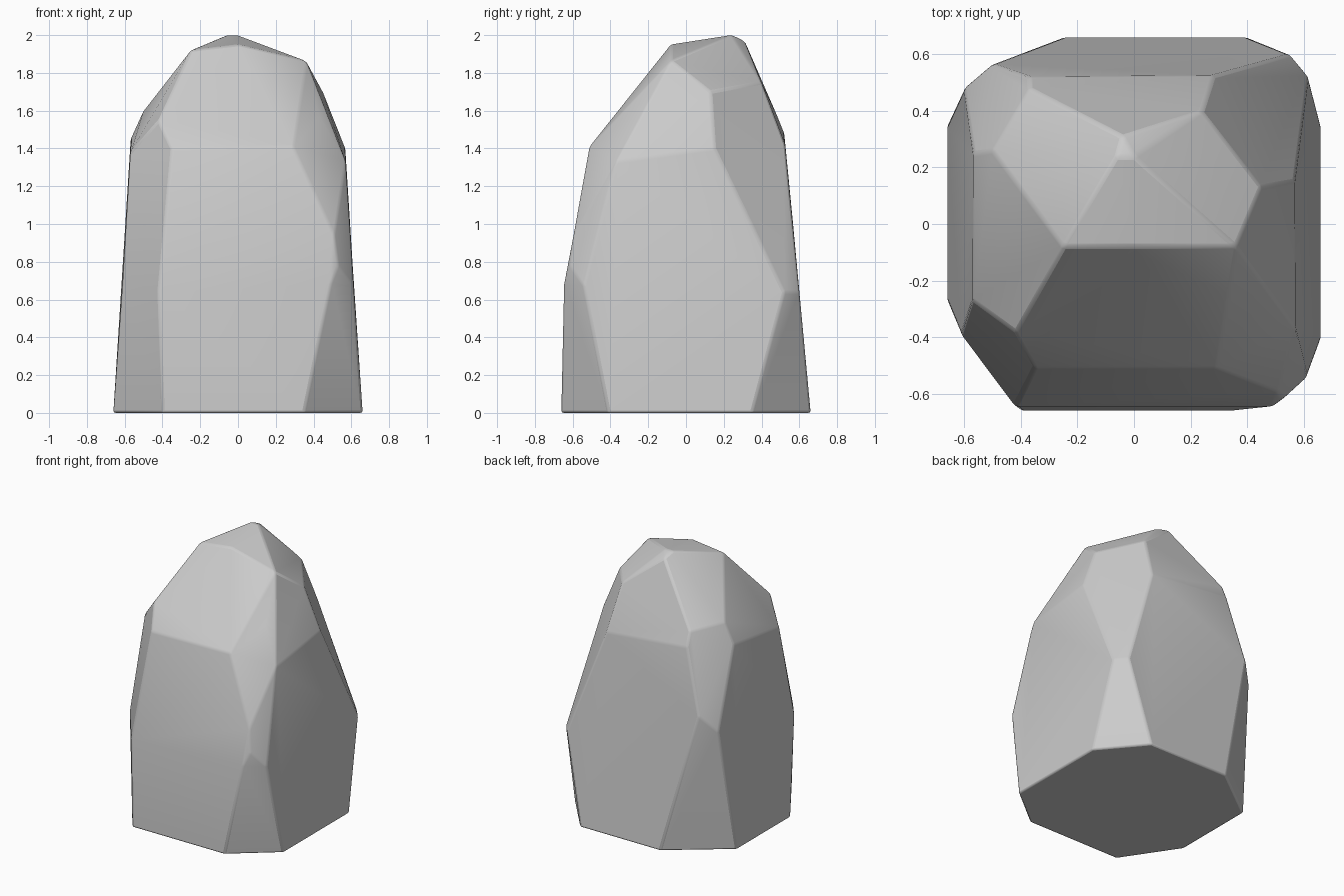
import bpy, bmesh, math

if "Cube" in bpy.data.objects:
    bpy.data.objects.remove(bpy.data.objects["Cube"])

# Corner rings of the faceted boulder, from the ground up
base = [(-.66, .35), (-.66, -.27), (-.40, -.66), (.35, -.66),
        (.66, -.41), (.66, .35), (.40, .66), (-.25, .66)]
waist = [(-.42, -.645, .64), (-.61, -.39, .70),                      # front left
         (.49, -.645, .68), (.53, -.615, .78), (.51, -.595, .94), (.612, -.54, .67),  # front right
         (.616, .52, .64), (.55, .60, .64),                          # back right
         (-.50, .565, 1.02), (-.60, .48, .90)]                       # back left
shoulder = [(-.35, -.51, 1.40), (.29, -.51, 1.41),                   # front
            (.57, -.37, 1.33), (.43, -.29, 1.57), (.568, .15, 1.40), (.45, .13, 1.70),  # right
            (.28, .525, 1.42), (.24, .40, 1.75), (-.37, .48, 1.58), (-.37, .52, 1.48),  # back
            (-.568, .25, 1.45), (-.50, .26, 1.60), (-.57, -.27, 1.38), (-.42, -.38, 1.55)]  # left
crown = [(-.25, -.08, 1.92), (0, -.08, 1.95), (.36, -.08, 1.865), (-.25, .09, 1.89),
         (-.04, .31, 1.97), (-.06, .24, 2.0), (0, .24, 2.0)]

# Wrap the rings in a hull and merge nearly flat triangles into facets
bm = bmesh.new()
for p in [(x, y, 0) for x, y in base] + waist + shoulder + crown:
    bm.verts.new(p)
hull = bmesh.ops.convex_hull(bm, input=bm.verts[:])
inside = [g for g in set(hull["geom_interior"] + hull["geom_unused"])
          if isinstance(g, bmesh.types.BMVert)]
bmesh.ops.delete(bm, geom=inside, context='VERTS')
bmesh.ops.dissolve_limit(bm, angle_limit=math.radians(4), verts=bm.verts[:], edges=bm.edges[:])
bmesh.ops.recalc_face_normals(bm, faces=bm.faces[:])
mesh = bpy.data.meshes.new("boulder")
bm.to_mesh(mesh)
bm.free()
rock = bpy.data.objects.new("boulder", mesh)
bpy.context.collection.objects.link(rock)

# Worn edges with smooth shading
bevel = rock.modifiers.new("worn_edges", 'BEVEL')
bevel.width = .012
bevel.segments = 2
bevel.limit_method = 'ANGLE'
bevel.angle_limit = math.radians(15)
bpy.context.view_layer.objects.active = rock
rock.select_set(True)
bpy.ops.object.shade_smooth_by_angle(angle=math.radians(30))
